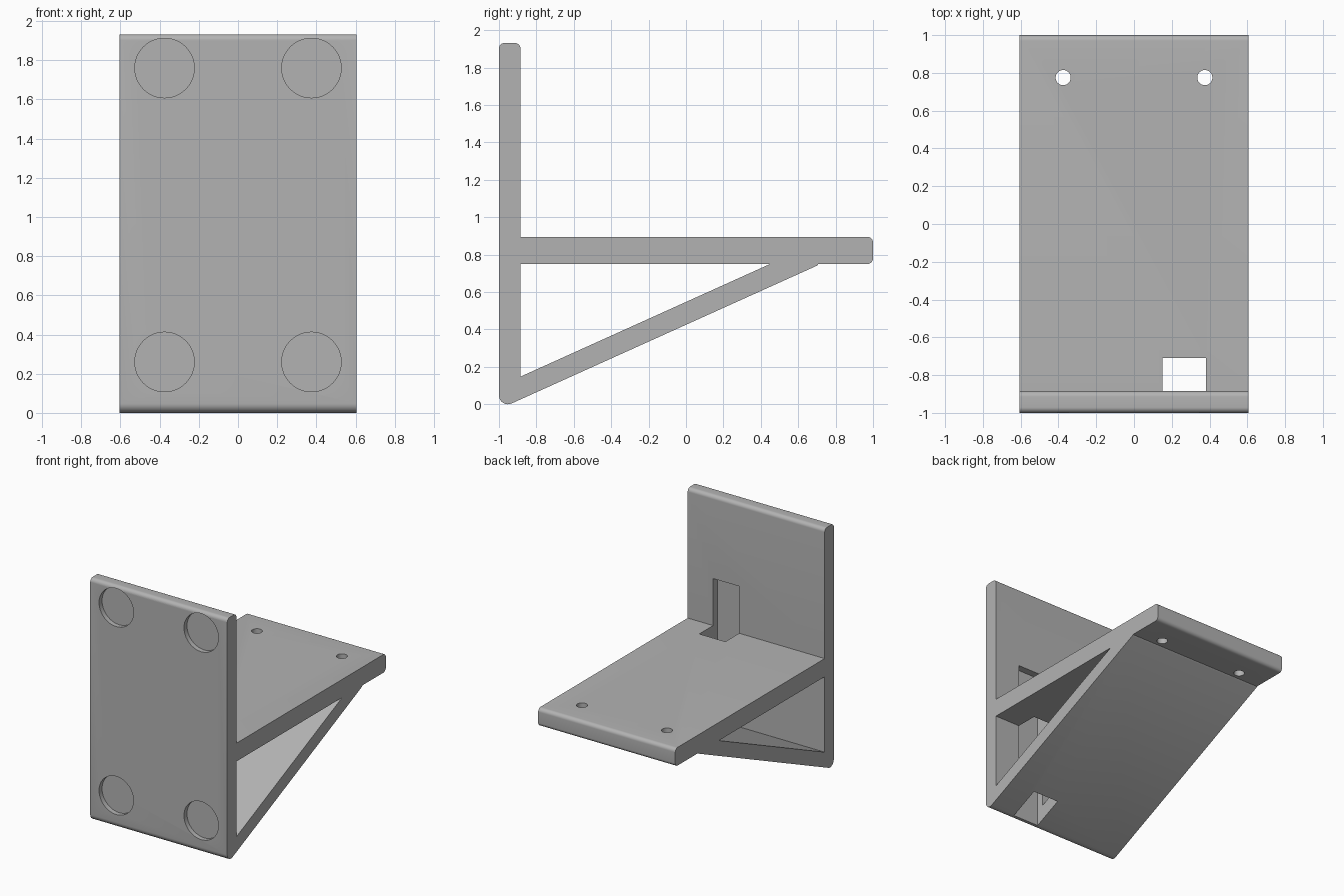
import bpy, bmesh, math
from mathutils import Vector, Matrix

cube = bpy.data.objects.get("Cube")
if cube:
    bpy.data.objects.remove(cube, do_unlink=True)

HALF_WIDTH = 0.605
HOLE_X = 0.375

grey = bpy.data.materials.new("plain grey")
grey.use_nodes = True
colour = (0.45, 0.45, 0.45, 1)
grey.diffuse_color = colour
grey.node_tree.nodes["Principled BSDF"].inputs["Base Color"].default_value = colour


def make_object(name, bm):
    bmesh.ops.recalc_face_normals(bm, faces=bm.faces)
    mesh = bpy.data.meshes.new(name)
    bm.to_mesh(mesh)
    bm.free()
    mesh.materials.append(grey)
    obj = bpy.data.objects.new(name, mesh)
    bpy.context.scene.collection.objects.link(obj)
    return obj


def fillet(corners, steps=8):
    """Replace each (y, z, radius) corner with a tangent arc."""
    points = []
    for i, (y, z, r) in enumerate(corners):
        p = Vector((y, z))
        if r == 0:
            points.append(p)
            continue
        a = (Vector(corners[i - 1][:2]) - p).normalized()
        b = (Vector(corners[(i + 1) % len(corners)][:2]) - p).normalized()
        half = a.angle(b) / 2
        centre = p + (a + b).normalized() * (r / math.sin(half))
        start = p + a * (r / math.tan(half)) - centre
        end = p + b * (r / math.tan(half)) - centre
        sweep = start.angle(end)
        for k in range(steps + 1):
            t = k / steps
            arc = (start * math.sin((1 - t) * sweep) + end * math.sin(t * sweep)) / math.sin(sweep)
            points.append(centre + arc)
    return points


def prism(name, points, half_width):
    """Extrude a side profile across x."""
    bm = bmesh.new()
    face = bm.faces.new([bm.verts.new((-half_width, p[0], p[1])) for p in points])
    new = bmesh.ops.extrude_face_region(bm, geom=[face])["geom"]
    verts = [v for v in new if isinstance(v, bmesh.types.BMVert)]
    bmesh.ops.translate(bm, verts=verts, vec=(2 * half_width, 0, 0))
    return make_object(name, bm)


def cylinder(name, centre, radius, depth, along_y=False):
    bm = bmesh.new()
    turn = Matrix.Rotation(math.pi / 2, 4, 'X') if along_y else Matrix()
    bmesh.ops.create_cone(bm, cap_ends=True, segments=48, radius1=radius, radius2=radius,
                          depth=depth, matrix=Matrix.Translation(centre) @ turn)
    return make_object(name, bm)


def box(name, low, high):
    bm = bmesh.new()
    low, high = Vector(low), Vector(high)
    size = Matrix.Diagonal((*(high - low), 1))
    bmesh.ops.create_cube(bm, size=1, matrix=Matrix.Translation((low + high) / 2) @ size)
    return make_object(name, bm)


# Bracket body: back plate, shelf and sloping brace in one outline
bracket = prism("shelf_bracket", fillet([
    (-1, -0.026, 0.0475), (0.70, 0.741, 0), (0.708, 0.75, 0),
    (1, 0.75, 0.03), (1, 0.895, 0.03), (-0.885, 0.895, 0),
    (-0.885, 1.932, 0.03), (-1, 1.932, 0.03)]), HALF_WIDTH)

# Triangular opening between plate, shelf and brace
cutters = [prism("brace_opening", [(-0.885, 0.148), (0.449, 0.75), (-0.885, 0.75)], 1)]

# Cable slot through shelf and brace, recessed into the plate
cutters.append(box("cable_slot", (0.15, -0.943, -0.2), (0.38, -0.71, 1.27)))

for x in (-HOLE_X, HOLE_X):
    # Screw holes near the shelf edge
    cutters.append(cylinder("screw_hole", (x, 0.775, 0.82), 0.04, 0.5))
    # Round shallow pockets in the plate front
    for z in (0.26, 1.76):
        cutters.append(cylinder("round_pocket", (x, -1.012, z), 0.152, 0.1, along_y=True))

# Cut everything out, then drop the cutters
bpy.context.view_layer.objects.active = bracket
bracket.select_set(True)
for cutter in cutters:
    cutter.hide_render = True
    mod = bracket.modifiers.new("cut", 'BOOLEAN')
    mod.operation = 'DIFFERENCE'
    mod.solver = 'EXACT'
    mod.object = cutter
    bpy.ops.object.modifier_apply(modifier=mod.name)
    bpy.data.objects.remove(cutter, do_unlink=True)

bpy.ops.object.shade_smooth_by_angle(angle=math.radians(30))
